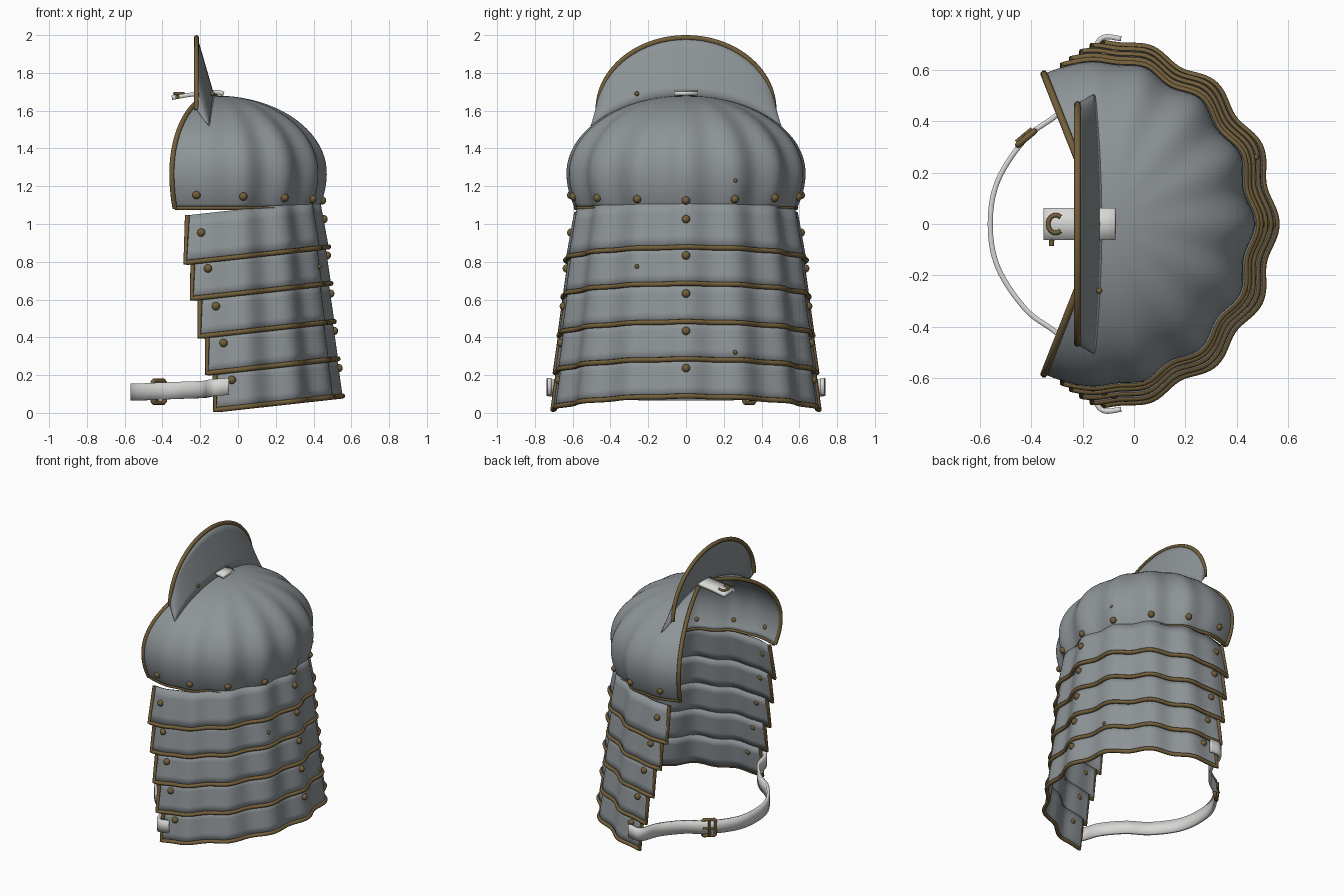
import bpy, bmesh, math
from math import sin, cos, pi, radians, sqrt
from mathutils import Vector

if "Cube" in bpy.data.objects:
    bpy.data.objects.remove(bpy.data.objects["Cube"])

CX = -0.12                      # shared axis of dome and lames
STEP = radians(25)              # angle of one flute


def material(name, rgb):
    m = bpy.data.materials.new(name)
    m.diffuse_color = (*rgb, 1)
    m.use_nodes = True
    m.node_tree.nodes["Principled BSDF"].inputs["Base Color"].default_value = m.diffuse_color
    return m


STEEL = material("steel grey", (0.27, 0.295, 0.31))
BRASS = material("dark brass", (0.17, 0.115, 0.043))
STRAP = material("pale strap", (0.68, 0.68, 0.67))


def finish(name, bm, mat, thick=0, angle=40, offset=-1):
    me = bpy.data.meshes.new(name)
    bm.to_mesh(me)
    bm.free()
    ob = bpy.data.objects.new(name, me)
    bpy.context.collection.objects.link(ob)
    me.materials.append(mat)
    if thick:
        s = ob.modifiers.new("thickness", 'SOLIDIFY')
        s.thickness, s.offset = thick, offset
    bpy.ops.object.select_all(action='DESELECT')
    ob.select_set(True)
    bpy.context.view_layer.objects.active = ob
    bpy.ops.object.shade_smooth_by_angle(angle=radians(angle))
    return ob


def sheet(name, f, nu, nv, mat, thick, offset=-1):
    """Grid surface from f(u, v), u and v in 0..1."""
    bm = bmesh.new()
    g = [[bm.verts.new(f(i / nu, j / nv)) for j in range(nv + 1)] for i in range(nu + 1)]
    for i in range(nu):
        for j in range(nv):
            bm.faces.new((g[i][j], g[i + 1][j], g[i + 1][j + 1], g[i][j + 1]))
    bmesh.ops.remove_doubles(bm, verts=bm.verts, dist=1e-5)
    return finish(name, bm, mat, thick, 40, offset)


def pipe(name, pts, r, mat=BRASS, cyclic=False):
    cu = bpy.data.curves.new(name, 'CURVE')
    cu.dimensions = '3D'
    cu.bevel_depth, cu.bevel_resolution, cu.use_fill_caps = r, 2, True
    sp = cu.splines.new('POLY')
    sp.points.add(len(pts) - 1)
    for p, q in zip(sp.points, pts):
        p.co = (*q, 1)
    sp.use_cyclic_u = cyclic
    tmp = bpy.data.objects.new("tmp", cu)
    bpy.context.collection.objects.link(tmp)
    bpy.context.view_layer.update()
    me = bpy.data.meshes.new_from_object(tmp.evaluated_get(bpy.context.evaluated_depsgraph_get()))
    bpy.data.objects.remove(tmp)
    bm = bmesh.new()
    bm.from_mesh(me)
    return finish(name, bm, mat, angle=60)


def rivets(name, pts, r):
    bm = bmesh.new()
    for p in pts:
        s = bmesh.ops.create_uvsphere(bm, u_segments=12, v_segments=8, radius=r)
        bmesh.ops.translate(bm, verts=s['verts'], vec=p)
    return finish(name, bm, BRASS, angle=60)


def smooth_path(p, n=8):
    """Catmull-Rom curve through the points."""
    p = [Vector(q) for q in p]
    p = [2 * p[0] - p[1]] + p + [2 * p[-1] - p[-2]]
    out = []
    for a, b, c, d in zip(p, p[1:], p[2:], p[3:]):
        for i in range(n):
            t = i / n
            out.append(0.5 * (2 * b + (c - a) * t + (2 * a - 5 * b + 4 * c - d) * t * t
                              + (3 * b - a - 3 * c + d) * t ** 3))
    return out + [p[-2]]


def flute(th, a):
    """Radius factor: ridges every STEP, fading out towards the ends."""
    fade = min(1, max(0, (radians(95) - abs(th)) / radians(25)))
    return 1 - a * fade * (1 - cos(2 * pi * th / STEP)) / 2


# Shoulder dome: fluted sector of an ellipsoid
DEND = radians(113)


def dome(th, z, inset=0):
    c = 0.41 if z > 1.27 else 0.5
    f = sqrt(max(0, 1 - ((z - 1.27) / c) ** 2))
    k = f * flute(th, 0.05 * min(1, f * 1.1)) - inset
    return Vector((CX + 0.59 * k * cos(th), 0.635 * k * sin(th), z))


def dome_z(v):
    return 1.085 + 0.185 * v / 0.3 if v < 0.3 else 1.27 + 0.41 * sin((v - 0.3) / 0.7 * pi / 2)


sheet("shoulder_dome", lambda u, v: dome((2 * u - 1) * DEND, dome_z(v)), 144, 28, STEEL, 0.014)
arch = [dome(-DEND, dome_z(i / 28)) for i in range(29)]
arch += [dome(DEND, dome_z(1 - i / 28)) for i in range(1, 29)]
pipe("dome_opening_rim", arch, 0.014)
pipe("dome_bottom_rim", [dome((i / 72 - 1) * DEND, 1.085, 0.008) for i in range(145)], 0.012)
rivets("dome_rivets", [dome(k * STEP, 1.125 + 0.007 * abs(k)) for k in range(-4, 5)], 0.022)

# Five overlapping arm lames
Z0 = (0.795, 0.605, 0.405, 0.21, 0.015)
XEND = (-0.28, -0.245, -0.205, -0.165, -0.122)
RX = (0.60, 0.612, 0.63, 0.65, 0.674)
RY = (0.64, 0.655, 0.675, 0.695, 0.711)
studs = []
for k in range(5):
    H, taper = (0.25, 0.045) if k == 0 else (0.21, 0.03)
    end = math.acos((XEND[k] - CX) / RX[k])

    def lame(th, h):
        s, w = taper * h / H, flute(th, 0.05)
        x = CX + (RX[k] - s) * w * cos(th)
        return Vector((x, (RY[k] - s) * w * sin(th), Z0[k] + 0.11 * (x - XEND[k]) + h))

    sheet(f"arm_lame_{k + 1}", lambda u, v: lame((2 * u - 1) * end, v * H), 128, 4, STEEL, 0.012)
    edge = [lame(-end, H)] + [lame((i / 64 - 1) * end, 0) for i in range(129)] + [lame(end, H)]
    pipe(f"lame_rim_{k + 1}", edge, 0.0135)
    studs += [lame(t, 0.15) for t in (0, end - radians(8), radians(8) - end)]
rivets("lame_rivets", studs, 0.022)


# Standing neck guard, leaning from the dome to a planar arched rim
def guard(u, v):
    t = u * pi
    y = 0.5 * cos(t)
    base = Vector((-0.13 - 0.025 * cos(t) ** 2, y, 1.265 + 0.41 * sqrt(1 - (y / 0.635) ** 2)))
    rim = Vector((-0.22, 0.465 * cos(t), 1.605 + 0.381 * sin(t)))
    return base.lerp(rim, v)


sheet("neck_guard", guard, 64, 6, STEEL, 0.012, 0)
pipe("neck_guard_rim", [guard(i / 64, 1) for i in range(65)], 0.014)

# Small scattered rivets
rivets("small_rivets", [(0.41, 0.26, 1.23), (-0.135, -0.26, 1.69), (0.43, -0.26, 0.775),
                        (0.475, 0.26, 0.32)], 0.012)

# Short strap across the dome top with its buckle
top = smooth_path([(-0.35, 0, 1.668), (-0.24, 0, 1.686), (-0.12, 0, 1.698), (-0.075, 0, 1.69)], 6)
sheet("top_strap", lambda u, v: top[round(u * 18)] + Vector((0, 0.125 * (v - 0.5), 0)),
      18, 2, STRAP, 0.022, 0)
pipe("top_buckle", [(-0.305 + 0.03 * cos(a), 0.035 * sin(a), 1.69)
                    for a in [radians(50 + 26 * i) for i in range(11)]], 0.009)
pipe("top_buckle_pin", [(-0.32, -0.055, 1.675), (-0.322, -0.085, 1.672)], 0.01)

# Arm strap bowing between the ends of the lowest lame
half = [(-0.05, 0.722, 0.14), (-0.115, 0.728, 0.135), (-0.15, 0.69, 0.13), (-0.185, 0.57, 0.124),
        (-0.29, 0.435, 0.12), (-0.42, 0.335, 0.115), (-0.53, 0.17, 0.11)]
path = smooth_path(half + [(-0.56, 0, 0.11)] + [(x, -y, z) for x, y, z in reversed(half)])
N = len(path) - 1
sheet("arm_strap", lambda u, v: path[round(u * N)] + Vector((0, 0, 0.09 * (v - 0.5))),
      N, 2, STRAP, 0.02, 0)

# Arm strap buckle
c, d = Vector((-0.42, 0.335, 0.112)), Vector((0.77, 0.64, 0))
up = Vector((0, 0, 1))
pipe("buckle_frame", [c + d * a * 0.042 + up * b * 0.058
                      for a, b in ((-1, -0.85), (-0.8, -1), (0.8, -1), (1, -0.85),
                                   (1, 0.85), (0.8, 1), (-0.8, 1), (-1, 0.85))], 0.012, cyclic=True)
out = Vector((-0.64, 0.77, 0)) * 0.014
pipe("buckle_bar", [c + out - up * 0.055, c + out + up * 0.055], 0.007)
pipe("buckle_pin", [c + out - d * 0.04, c + out + d * 0.04], 0.007)
